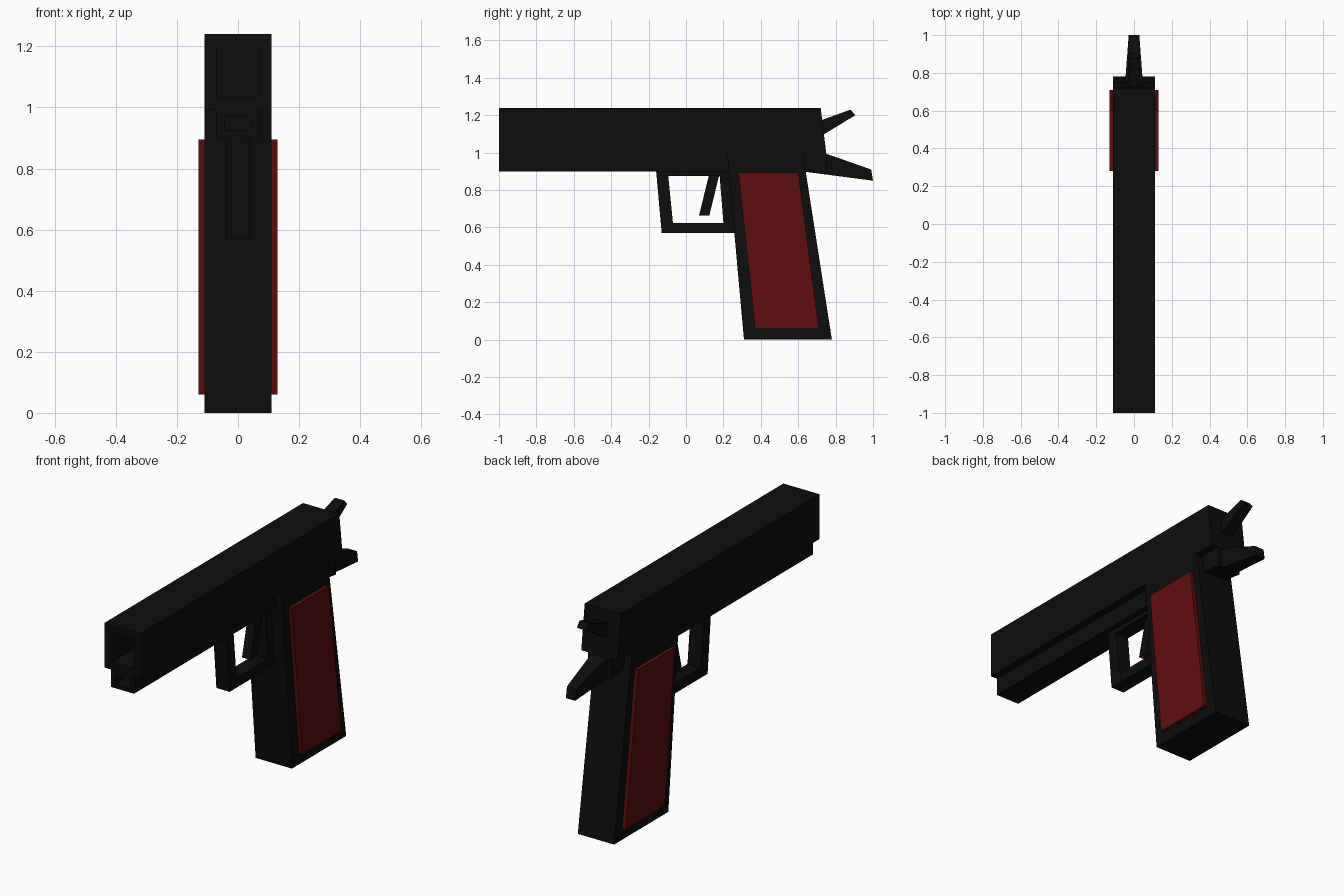
import bpy
import bmesh
from mathutils import Vector

cube = bpy.data.objects.get("Cube")
if cube:
    bpy.data.objects.remove(cube, do_unlink=True)


def material(name, color):
    mat = bpy.data.materials.new(name)
    mat.use_nodes = True
    mat.diffuse_color = color
    mat.node_tree.nodes["Principled BSDF"].inputs["Base Color"].default_value = color
    return mat


black = material("matte black", (0.004, 0.004, 0.004, 1))
red = material("dark red", (0.115, 0.004, 0.004, 1))


def prism(name, outline, half, mats=(black,), inner=None, x=0, bore=0, depth=0.25):
    """Extrude a side (y, z) outline, or a ring if inner is given, across x.
    bore insets and hollows the face pointing forward."""
    bm = bmesh.new()
    outer = [bm.verts.new((x - half, y, z)) for y, z in outline]
    if inner:
        hole = [bm.verts.new((x - half, y, z)) for y, z in inner]
        n = len(outer)
        faces = [bm.faces.new((outer[i], outer[(i + 1) % n], hole[(i + 1) % n], hole[i]))
                 for i in range(n)]
    else:
        faces = [bm.faces.new(outer)]
    grown = bmesh.ops.extrude_face_region(bm, geom=faces, use_keep_orig=True)["geom"]
    moved = [v for v in grown if isinstance(v, bmesh.types.BMVert)]
    bmesh.ops.translate(bm, verts=moved, vec=(2 * half, 0, 0))
    bmesh.ops.recalc_face_normals(bm, faces=bm.faces)
    if bore:
        front = min(bm.faces, key=lambda f: f.calc_center_median().y)
        bmesh.ops.inset_region(bm, faces=[front], thickness=bore, use_even_offset=True)
        floor = bmesh.ops.extrude_discrete_faces(bm, faces=[front])["faces"][0]
        bmesh.ops.translate(bm, verts=floor.verts, vec=(0, depth, 0))
    mesh = bpy.data.meshes.new(name)
    bm.to_mesh(mesh)
    bm.free()
    for mat in mats:
        mesh.materials.append(mat)
    obj = bpy.data.objects.new(name, mesh)
    bpy.context.collection.objects.link(obj)
    return obj


def taper(obj, y0, w0, y1, w1):
    """Set the half width along y, running from w0 at y0 to w1 at y1."""
    for v in obj.data.vertices:
        t = (v.co.y - y0) / (y1 - y0)
        v.co.x = (w0 + t * (w1 - w0)) * (1 if v.co.x > 0 else -1)


# Upper body and the narrower frame below it, both hollow at the front
prism("slide", [(-1, 0.995), (0.75, 0.995), (0.72, 1.24), (-1, 1.24)], 0.11, bore=0.04)
prism("frame", [(-1, 0.9), (0.64, 0.9), (0.75, 0.885), (0.75, 0.995), (-1, 0.995)],
      0.07, bore=0.025)

# Slanted handle with a raised panel on each side
prism("grip", [(0.31, 0), (0.78, 0), (0.64, 0.9), (0.625, 0.995), (0.22, 0.995)], 0.11)
for side, label in ((-1, "right"), (1, "left")):
    prism(label + "_grip_panel", [(0.37, 0.06), (0.71, 0.06), (0.6, 0.895), (0.28, 0.895)],
          0.015, (red,), x=side * 0.115)

# Guard loop and lever
prism("trigger_guard", [(-0.16, 0.905), (-0.13, 0.57), (0.28, 0.57), (0.25, 0.905)], 0.04,
      inner=[(-0.095, 0.875), (-0.07, 0.625), (0.2, 0.625), (0.18, 0.875)])
trigger = prism("trigger", [(0.07, 0.665), (0.125, 0.665), (0.18, 0.89), (0.125, 0.89)],
                0.025, (black, red))
for poly in trigger.data.polygons:
    if poly.normal.dot(Vector((0, 0, -1))) > 0.9:
        poly.material_index = 1

# Tapered rear parts
tail = prism("rear_tang", [(0.62, 0.9), (1, 0.85), (0.99, 0.91), (0.75, 0.994), (0.62, 0.994)],
             0.05)
taper(tail, 0.62, 0.057, 1, 0.028)
hammer = prism("hammer", [(0.7, 1.075), (0.905, 1.2), (0.88, 1.23), (0.7, 1.165)], 0.03)
taper(hammer, 0.7, 0.035, 0.905, 0.028)
